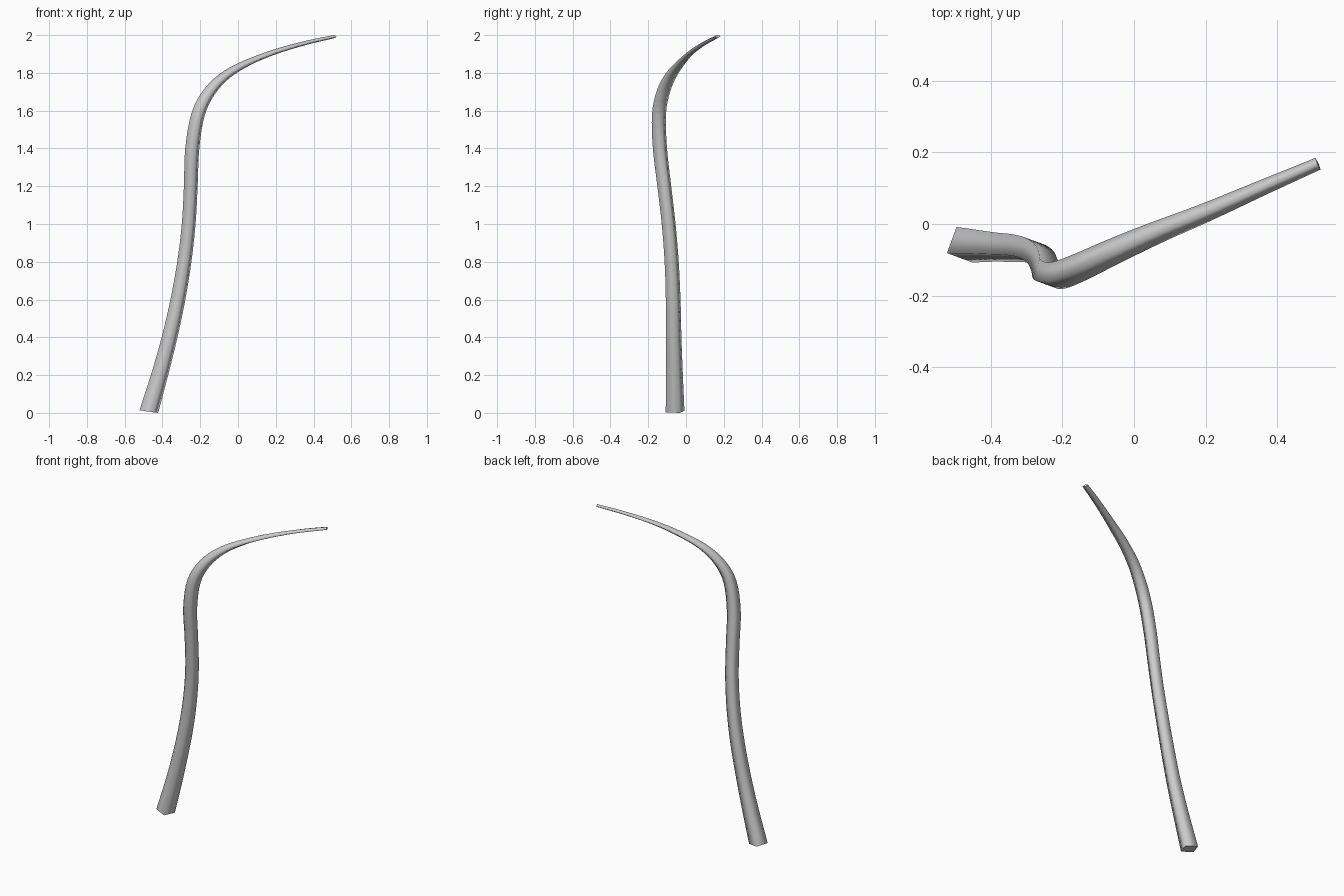
import bpy, bmesh
from mathutils import Vector

if "Cube" in bpy.data.objects:
    bpy.data.objects.remove(bpy.data.objects["Cube"])

# Stations along the stem: x, y, z, half width, half thickness
STATIONS = [
    (-0.472, -0.058, 0.006, 0.055, 0.055),
    (-0.415, -0.061, 0.20, 0.049, 0.049),
    (-0.362, -0.065, 0.40, 0.045, 0.045),
    (-0.318, -0.068, 0.60, 0.043, 0.043),
    (-0.284, -0.076, 0.80, 0.041, 0.041),
    (-0.261, -0.092, 1.00, 0.040, 0.040),
    (-0.250, -0.115, 1.20, 0.040, 0.040),
    (-0.242, -0.138, 1.40, 0.041, 0.041),
    (-0.211, -0.143, 1.58, 0.041, 0.039),
    (-0.150, -0.120, 1.70, 0.040, 0.033),
    (-0.060, -0.078, 1.79, 0.037, 0.025),
    (0.060, -0.025, 1.857, 0.032, 0.018),
    (0.200, 0.032, 1.912, 0.027, 0.014),
    (0.360, 0.102, 1.958, 0.022, 0.011),
    (0.513, 0.168, 1.992, 0.018, 0.0085),
]
STEPS = 4


def spline(t):
    """Catmull-Rom value of all five channels at station parameter t."""
    n = len(STATIONS) - 1
    i = min(int(t), n - 1)
    f = t - i
    p1, p2 = Vector(STATIONS[i]), Vector(STATIONS[i + 1])
    p0 = Vector(STATIONS[i - 1]) if i > 0 else 2 * p1 - p2
    p3 = Vector(STATIONS[i + 2]) if i + 2 <= n else 2 * p2 - p1
    return 0.5 * (2 * p1 + (p2 - p0) * f + (2 * p0 - 5 * p1 + 4 * p2 - p3) * f * f
                  + (3 * p1 - p0 - 3 * p2 + p3) * f ** 3)


# Four-sided stem, one corner leading along the bend direction
bm = bmesh.new()
lead = Vector((0.91, 0.415, 0)).normalized()
count = (len(STATIONS) - 1) * STEPS
rings = []
for k in range(count + 1):
    t = k / STEPS
    v = spline(t)
    ahead, behind = spline(min(t + 0.05, count / STEPS)), spline(max(t - 0.05, 0))
    tan = Vector((ahead - behind)[:3]).normalized()
    if k == 0:
        tan = (tan + Vector((0, 0, 1))).normalized()  # foot is cut nearly level
    u = (lead - tan * lead.dot(tan)).normalized()
    s = tan.cross(u)
    c = Vector(v[:3])
    rings.append([bm.verts.new(c + d) for d in (u * v[4], s * v[3], -u * v[4], -s * v[3])])

for r0, r1 in zip(rings, rings[1:]):
    for j in range(4):
        f = bm.faces.new((r0[j], r0[(j + 1) % 4], r1[(j + 1) % 4], r1[j]))
        f.smooth = True

# Flat end caps with crisp rims
for cap in (bm.faces.new(rings[0][::-1]), bm.faces.new(rings[-1])):
    for e in cap.edges:
        e.smooth = False

# Stand on the ground
low = min(v.co.z for v in bm.verts)
bmesh.ops.translate(bm, verts=bm.verts, vec=(0, 0, -low))

mesh = bpy.data.meshes.new("curved_stem")
bm.to_mesh(mesh)
bm.free()
stem = bpy.data.objects.new("curved_stem", mesh)
bpy.context.collection.objects.link(stem)
